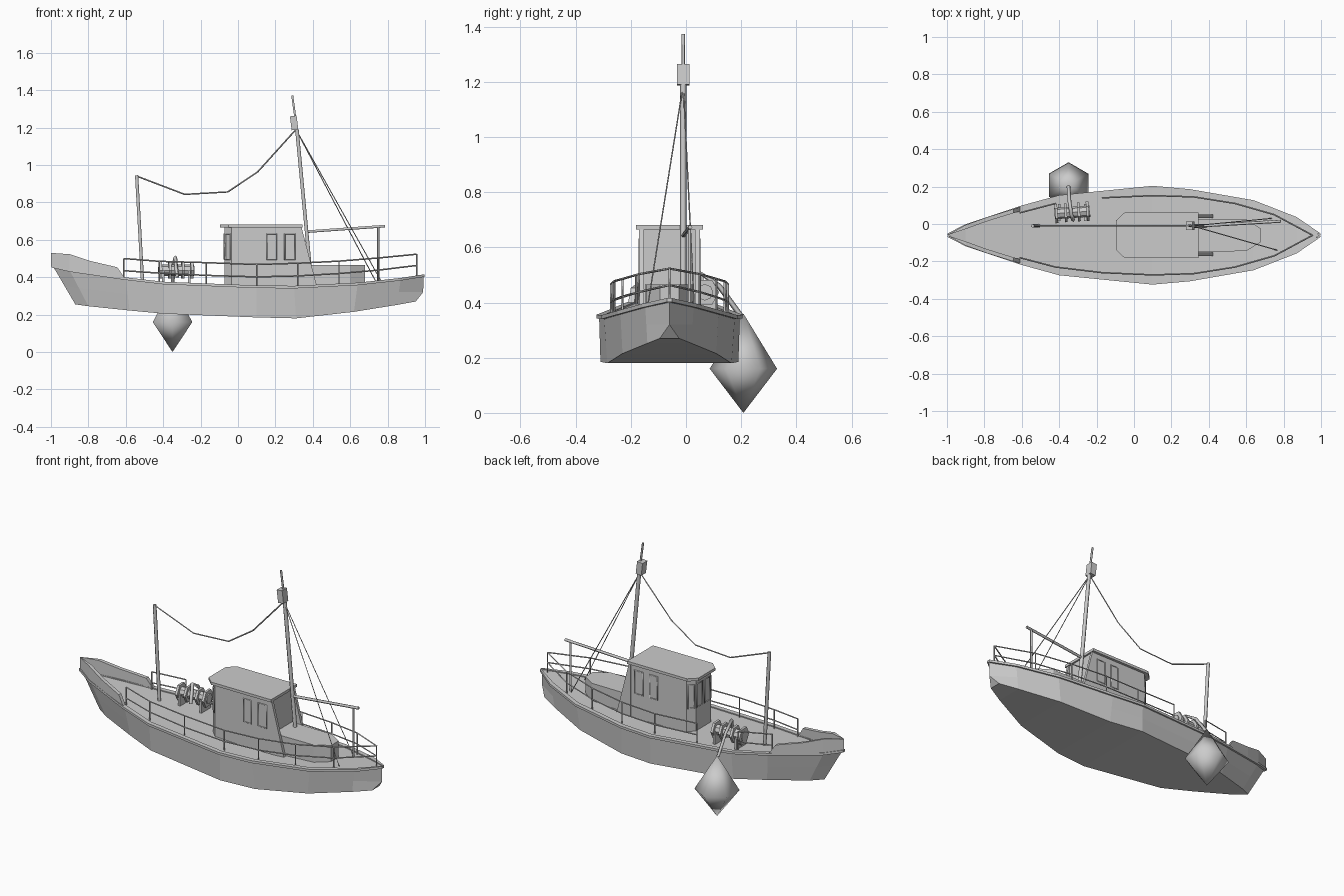
import bpy, bmesh, math
from mathutils import Vector, Matrix

if "Cube" in bpy.data.objects:
    bpy.data.objects.remove(bpy.data.objects["Cube"], do_unlink=True)

CY = -0.06      # hull centreline
MY = -0.01      # line of the masts


def finish(name, bm):
    bmesh.ops.remove_doubles(bm, verts=bm.verts, dist=0.0005)
    bmesh.ops.holes_fill(bm, edges=bm.edges, sides=0)
    bmesh.ops.recalc_face_normals(bm, faces=bm.faces)
    mesh = bpy.data.meshes.new(name)
    bm.to_mesh(mesh)
    bm.free()
    ob = bpy.data.objects.new(name, mesh)
    bpy.context.collection.objects.link(ob)
    return ob


def loft(name, rings):
    """Skin closed cross-sections in order; open ends are capped."""
    bm = bmesh.new()
    rows = [[bm.verts.new(p) for p in ring] for ring in rings]
    n = len(rows[0])
    for a, b in zip(rows, rows[1:]):
        for i in range(n):
            j = (i + 1) % n
            bm.faces.new((a[i], a[j], b[j], b[i]))
    return finish(name, bm)


def rod(name, points, radius, cyclic=False, resolution=0):
    curve = bpy.data.curves.new(name, "CURVE")
    curve.dimensions = "3D"
    curve.bevel_depth = radius
    curve.bevel_resolution = resolution
    curve.use_fill_caps = True
    spline = curve.splines.new("POLY")
    spline.points.add(len(points) - 1)
    for p, co in zip(spline.points, points):
        p.co = (*co, 1)
    spline.use_cyclic_u = cyclic
    ob = bpy.data.objects.new(name, curve)
    bpy.context.collection.objects.link(ob)
    return ob


def cone(name, r1, r2, depth, location, rotation, sides=6):
    bm = bmesh.new()
    bmesh.ops.create_cone(bm, cap_ends=True, segments=sides,
                          radius1=r1, radius2=r2, depth=depth)
    ob = finish(name, bm)
    ob.location, ob.rotation_euler = location, rotation
    return ob


def box(name, size, location, rotation=(0, 0, 0)):
    bm = bmesh.new()
    bmesh.ops.create_cube(bm, size=1, matrix=Matrix.Diagonal((*size, 1)))
    ob = finish(name, bm)
    ob.location, ob.rotation_euler = location, rotation
    return ob


def sample(table, x):
    """Linear lookup in rows sorted by their first value."""
    for a, b in zip(table, table[1:]):
        if x <= b[0]:
            t = max(0, (x - a[0]) / (b[0] - a[0]))
            return [u + (v - u) * t for u, v in zip(a, b)][1:]
    return table[-1][1:]


def plan(outline, z):
    """Mirror half an outline of (x, half width) across the centreline."""
    return ([(x, CY + w, z) for x, w in outline]
            + [(x, CY - w, z) for x, w in reversed(outline)])


# Hull: sheer and chine as (x, half width, z)
sheer = [(-0.99, 0, 0.46), (-0.9, 0.05, 0.437), (-0.6, 0.15, 0.393), (-0.4, 0.205, 0.37),
         (0.1, 0.255, 0.35), (0.3, 0.237, 0.348), (0.64, 0.178, 0.365),
         (0.87, 0.088, 0.39), (0.992, 0, 0.41)]
chine = [(-0.87, 0, 0.255), (-0.8, 0.04, 0.245), (-0.58, 0.125, 0.222), (-0.4, 0.188, 0.205),
         (0.1, 0.25, 0.185), (0.31, 0.225, 0.18), (0.62, 0.17, 0.215),
         (0.85, 0.08, 0.252), (0.95, 0.035, 0.27)]
rings = []
for top, low in zip(sheer, chine):
    mid = (Vector(top) + Vector(low)) / 2
    if top is sheer[-1]:
        mid = Vector((0.99, 0, 0.32))
    half = [top, mid, low]
    rings.append([(x, CY + w, z) for x, w, z in half]
                 + [(x, CY - w, z) for x, w, z in reversed(half)])
loft("hull", rings)

# Rubbing rail and bow bulwark on both sides
bulwark = [(-1, 0, 0.53), (-0.9, 0.055, 0.523), (-0.79, 0.095, 0.487),
           (-0.645, 0.14, 0.453), (-0.61, 0.15, 0.4)]
for side, label in ((1, "left"), (-1, "right")):
    rings = []
    for x, w, z in sheer:
        out, inn = w + 0.009, max(w - 0.018, 0)
        x += 0.006 * (x > 0.95) - 0.008 * (x < -0.95)
        rings.append([(x, CY + side * v, z + h) for v, h in
                      ((out, -0.008), (out, 0.006), (inn, 0.006), (inn, -0.008))])
    loft(label + "_rubbing_rail", rings)
    rings = []
    for x, w, z in bulwark:
        base = sample(sheer, x)[1] - 0.003
        inn = max(w - 0.022, 0)
        rings.append([(x, CY + side * w, base), (x, CY + side * w, z),
                      (x, CY + side * inn, z), (x, CY + side * inn, base)])
    loft(label + "_bow_bulwark", rings)

# Guard rails: (x, half width, top z, middle z)
guard = [(-0.61, 0.12, 0.5, 0.435), (-0.42, 0.17, 0.485, 0.422), (-0.17, 0.2, 0.478, 0.41),
         (0.1, 0.212, 0.468, 0.402), (0.32, 0.205, 0.475, 0.407), (0.54, 0.17, 0.486, 0.42),
         (0.75, 0.11, 0.503, 0.438), (0.955, 0, 0.523, 0.463)]
for side, runs in ((1, (guard[:2], guard[2:])), (-1, (guard,))):
    for run in runs:
        for level in (2, 3):
            rod("guard_rail", [(p[0], CY + side * p[1], p[level]) for p in run], 0.004)
        for p in run:
            y = CY + side * p[1]
            rod("guard_post", [(p[0], y, sample(sheer, p[0])[1] - 0.01), (p[0], y, p[2])], 0.004)

# Wheelhouse with raked side fins and a roof
walls = [(-0.072, 0.07), (-0.035, 0.107), (0.335, 0.107)]
loft("wheelhouse", [plan(walls, 0.34), plan(walls, 0.667)])
eaves = [(-0.095, 0.08), (-0.05, 0.122), (0.345, 0.122)]
loft("wheelhouse_roof", [plan(eaves, 0.665), plan(eaves, 0.681)])
fin = [(0.33, 0.34), (0.425, 0.34), (0.34, 0.666), (0.33, 0.666)]
for side in (1, -1):
    loft("wheelhouse_fin", [[(x, CY + side * w, z) for x, z in fin] for w in (0.093, 0.11)])

# Window frames on the sides, corners and forward wall
def window(a, b, z0=0.495, z1=0.632):
    rod("window_frame", [(*a, z0), (*b, z0), (*b, z1), (*a, z1)], 0.004, True)

for side in (1, -1):
    y = CY + side * 0.108
    window((0.155, y), (0.205, y))
    window((0.25, y), (0.305, y))
    window((-0.067, CY + side * 0.076), (-0.041, CY + side * 0.102))
    window((-0.073, CY + side * 0.01), (-0.073, CY + side * 0.062))

# Low deckhouse behind the wheelhouse
trunk = [(0.33, 0.088), (0.6, 0.085), (0.68, 0.035)]
loft("deckhouse", [plan(trunk, 0.34), plan(trunk, 0.466)])

# Main mast, lookout box, boom and its crutch
rod("main_mast", [(0.385, MY, 0.45), (0.315, MY, 1.19)], 0.011, resolution=1)
rod("mast_top", [(0.315, MY, 1.19), (0.29, MY, 1.372)], 0.006, resolution=1)
box("lookout_box", (0.036, 0.045, 0.075), (0.3, MY, 1.225), (0, math.radians(-7), 0))
rod("boom", [(0.36, MY, 0.643), (0.785, 0.015, 0.673)], 0.008, resolution=1)
rod("boom_crutch", [(0.75, 0.013, 0.37), (0.75, 0.013, 0.67)], 0.006, resolution=1)

# Fore post and rigging
rod("fore_post", [(-0.51, MY, 0.37), (-0.542, MY, 0.945)], 0.01, resolution=1)
sag = [(-0.54, 0.94), (-0.285, 0.843), (-0.055, 0.856), (0.105, 0.963), (0.31, 1.19)]
rod("hanging_cable", [(x, MY, z) for x, z in sag], 0.004)
for end in ((0.765, -0.14, 0.38), (0.735, 0.03, 0.38)):
    rod("mast_stay", [(0.31, MY, 1.19), end], 0.0025)

# Winch: stepped drum on two stands
along = (0, math.pi / 2, math.radians(4))
wy, wz = 0.062, 0.437
cone("winch_drum", 0.03, 0.03, 0.19, (-0.33, wy, wz), along, 8)
for x, r in ((-0.415, 0.052), (-0.365, 0.05), (-0.295, 0.05), (-0.248, 0.052)):
    cone("winch_flange", r, r, 0.014, (x, wy + (x + 0.33) * 0.07, wz), along, 6)
for x in (-0.4, -0.26):
    box("winch_stand", (0.014, 0.09, 0.08), (x, wy, 0.395))
rod("buoy_arm", [(-0.325, 0.02, 0.4), (-0.335, 0.05, 0.507), (-0.345, 0.12, 0.46),
                 (-0.35, 0.2, 0.35)], 0.01)

# Hanging buoy: six-sided double cone, smooth
bm = bmesh.new()
for z, sign, height in ((0.26, 1, 0.2), (0.08, -1, 0.16)):
    bmesh.ops.create_cone(bm, segments=6, radius1=0.122 if sign > 0 else 0,
                          radius2=0 if sign > 0 else 0.122, depth=height,
                          matrix=Matrix.Translation((0, 0, z)))
buoy = finish("buoy", bm)
buoy.location = (-0.35, 0.208, 0)
for face in buoy.data.polygons:
    face.use_smooth = True
